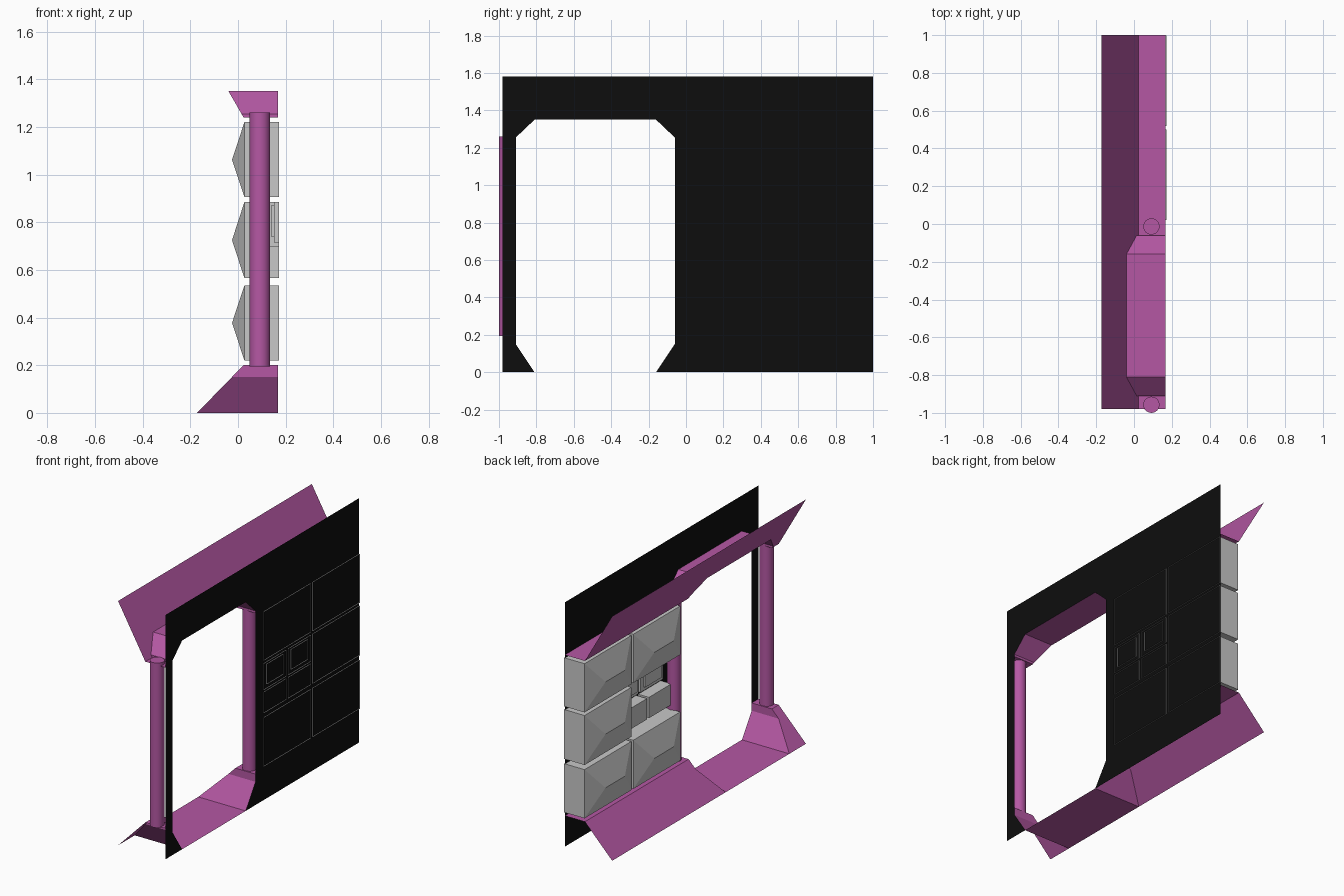
import bpy, bmesh

cube = bpy.data.objects.get("Cube")
if cube:
    bpy.data.objects.remove(cube, do_unlink=True)


def material(name, color):
    m = bpy.data.materials.new(name)
    m.use_nodes = True
    m.diffuse_color = color
    m.node_tree.nodes["Principled BSDF"].inputs["Base Color"].default_value = color
    return m


PURPLE = material("purple trim", (0.46, 0.097, 0.37, 1))
BLACK = material("black backing", (0.004, 0.004, 0.004, 1))
GREY = material("grey boxes", (0.58, 0.58, 0.58, 1))

BACK = 0.167            # plane of the backing wall
OUT = -0.172            # outer edge of the flared panels
LEDGE = 0.023           # where the flares meet the ledges
Y0, Y1, TOP = -0.98, 1.0, 1.58
LOW, HIGH = 0.2, 1.24   # ledge heights


def make(name, faces, mat):
    """Build an object from faces given as lists of points."""
    bm = bmesh.new()
    for pts in faces:
        bm.faces.new([bm.verts.new(p) for p in pts])
    bmesh.ops.remove_doubles(bm, verts=bm.verts, dist=0.0005)
    mesh = bpy.data.meshes.new(name)
    bm.to_mesh(mesh)
    bm.free()
    mesh.materials.append(mat)
    obj = bpy.data.objects.new(name, mesh)
    bpy.context.collection.objects.link(obj)
    return obj


def flare_x(z):
    """Depth of the flared panels at a height."""
    if z <= LOW:
        return OUT + (LEDGE - OUT) * z / LOW
    return LEDGE + (OUT - LEDGE) * (z - HIGH) / (TOP - HIGH)


def flare(outline):
    return [(flare_x(z), y, z) for y, z in outline]


def strip(path):
    """Ledge running from the wall to the flare along a (y, z) path."""
    return [[(BACK, *a), (BACK, *b), (flare_x(b[1]), *b), (flare_x(a[1]), *a)]
            for a, b in zip(path, path[1:])]


# Doorway outline, lower and upper halves
sill = [(-0.91, 0.15), (-0.81, 0), (-0.16, 0), (-0.06, 0.15)]
arch = [(-0.91, 1.255), (-0.81, 1.35), (-0.16, 1.35), (-0.06, 1.255)]

# Backing wall
wall = [(Y0, 0), sill[1], sill[0], *arch, sill[3], sill[2], (Y1, 0), (Y1, TOP), (Y0, TOP)]
make("backing_wall", [[(BACK, y, z) for y, z in wall]], BLACK)

# Skirt and header: stepped ledge plus flared panel
low_path = [(Y0, LOW), (-0.91, LOW), *sill, (-0.06, LOW), (Y1, LOW)]
high_path = [(Y0, HIGH), (-0.91, HIGH), *arch, (-0.06, HIGH), (Y1, HIGH)]
make("skirt", strip(low_path) + [flare([(Y0, 0), *reversed(low_path[:4])]),
                                 flare([*low_path[4:], (Y1, 0)])], PURPLE)
make("header", strip(high_path) + [flare([*high_path, (Y1, TOP), (Y0, TOP)])], PURPLE)

# Round posts either side of the doorway
for side, y in (("outer", -0.957), ("inner", -0.013)):
    bpy.ops.mesh.primitive_cylinder_add(vertices=24, radius=0.043, depth=1.065,
                                        location=(0.092, y, 0.7275))
    post = bpy.context.object
    post.name = side + "_post"
    post.data.materials.append(PURPLE)
    bpy.ops.object.shade_smooth_by_angle()


def box(name, x, ys, zs, bulge=0.0, inset=0.14):
    """Box open at the wall, with an optional hipped front."""
    (a, b), (c, d) = ys, zs
    ring = [(a, c), (b, c), (b, d), (a, d)]
    front = [(x, *p) for p in ring]
    rear = [(0.173, *p) for p in ring]
    faces = [[rear[i], rear[(i + 1) % 4], front[(i + 1) % 4], front[i]] for i in range(4)]
    if bulge:
        mid = (c + d) / 2
        r0, r1 = (x - bulge, a + inset, mid), (x - bulge, b - inset, mid)
        faces += [[front[0], front[1], r1, r0], [front[1], front[2], r1],
                  [front[2], front[3], r0, r1], [front[3], front[0], r0]]
    else:
        faces.append(front)
    return make(name, faces, GREY)


# Large hipped boxes, with one place left for the small ones
columns = [(0.02, 0.5), (0.52, 0.998)]
rows = [(0.22, 0.535), (0.565, 0.885), (0.905, 1.22)]
for i, ys in enumerate(columns):
    for j, zs in enumerate(rows):
        if (i, j) != (0, 1):
            box(f"large_box_{i}_{j}", 0.027, ys, zs, bulge=0.052)

# Small boxes below, shallow trays with a raised panel above
for k, (a, b) in enumerate([(0.02, 0.25), (0.27, 0.5)]):
    box(f"small_box_{k}", 0.09, (a, b), (0.565, 0.7))
    box(f"tray_{k}", 0.15, (a, b), (0.715, 0.885))
    box(f"tray_panel_{k}", 0.138, (a + 0.03, b - 0.03), (0.74, 0.87))
